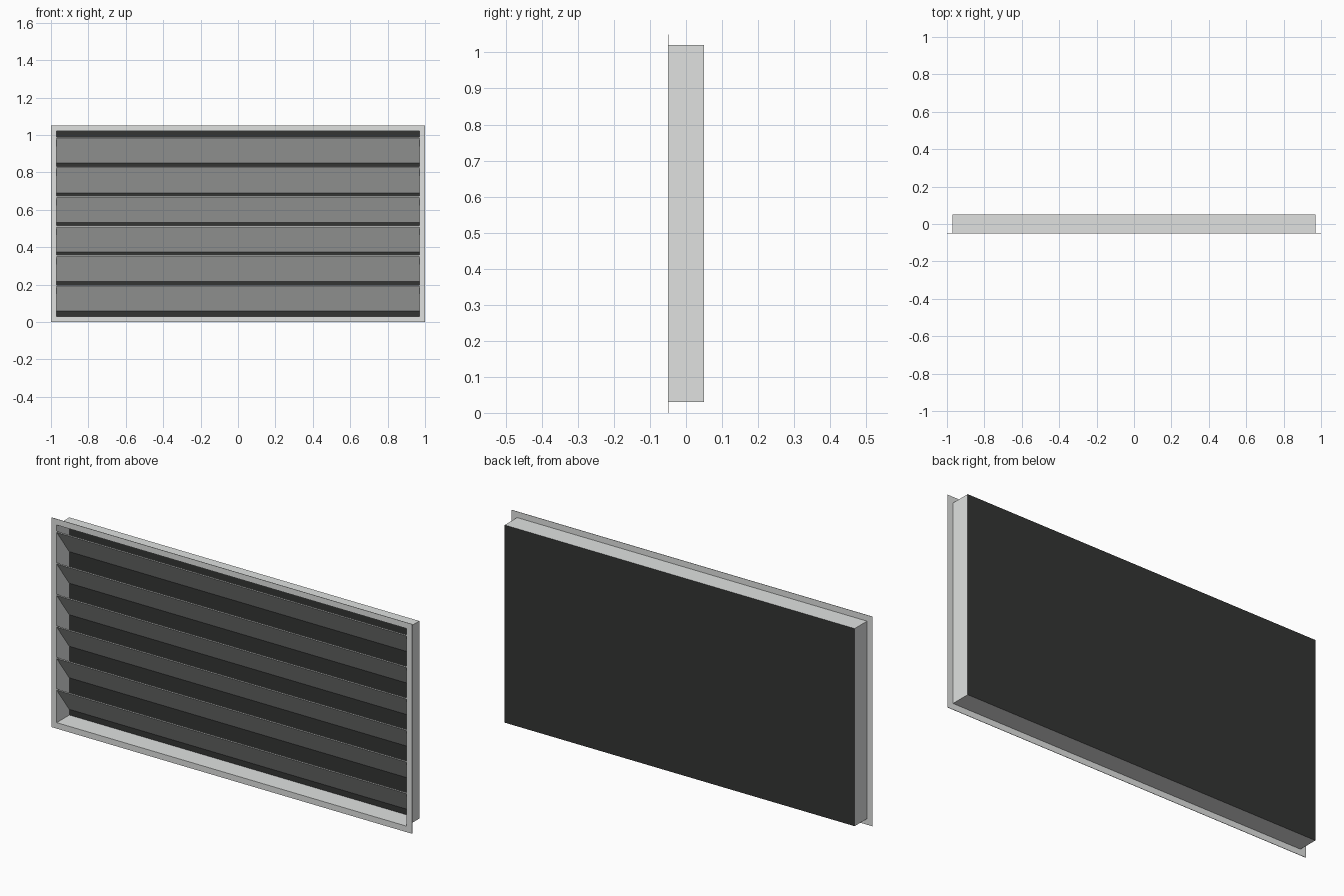
import bpy
import bmesh

cube = bpy.data.objects.get("Cube")
if cube:
    bpy.data.objects.remove(cube)

HEIGHT = 1.05            # overall height
RIM = 0.03               # width of the front flange
FRONT, BACK = -0.05, 0.05
SHEET = 0.002            # thickness of the flange
HALF = 1.0 - RIM         # half width of the duct
SLATS, PITCH, DROP, EDGE = 6, 0.158, 0.134, 0.006
TOP_SLAT = 0.989


def material(name, rgb):
    mat = bpy.data.materials.new(name)
    mat.use_nodes = True
    mat.diffuse_color = (*rgb, 1)
    mat.node_tree.nodes["Principled BSDF"].inputs["Base Color"].default_value = (*rgb, 1)
    return mat


def rectangle(bm, inset, y):
    """Ring of four vertices facing the front."""
    x, low, high = 1 - inset, inset, HEIGHT - inset
    return [bm.verts.new((px, y, pz))
            for px, pz in ((-x, low), (x, low), (x, high), (-x, high))]


def bridge(bm, a, b):
    """Join two rings of equal length with quads."""
    for i in range(len(a)):
        j = (i + 1) % len(a)
        bm.faces.new((a[i], a[j], b[j], b[i]))


def finish(bm, name, mat):
    mesh = bpy.data.meshes.new(name)
    bm.to_mesh(mesh)
    bm.free()
    mesh.materials.append(mat)
    obj = bpy.data.objects.new(name, mesh)
    bpy.context.collection.objects.link(obj)
    return obj


metal = material("light_grey_metal", (0.742, 0.757, 0.746))
dark = material("dark_backing", (0.034, 0.035, 0.034))

# Front flange, a thin flat border around the opening
bm = bmesh.new()
rings = [rectangle(bm, inset, y) for inset, y in
         ((0, FRONT), (RIM, FRONT), (RIM, FRONT + SHEET), (0, FRONT + SHEET))]
for i, ring in enumerate(rings):
    bridge(bm, ring, rings[(i + 1) % len(rings)])
bmesh.ops.recalc_face_normals(bm, faces=bm.faces)
finish(bm, "front_flange", metal)

# Duct walls running back from the flange
bm = bmesh.new()
bridge(bm, rectangle(bm, RIM, BACK), rectangle(bm, RIM, FRONT + SHEET))
bmesh.ops.recalc_face_normals(bm, faces=bm.faces)
finish(bm, "duct_walls", metal)

# Dark panel closing the back
bm = bmesh.new()
bm.faces.new(reversed(rectangle(bm, RIM, BACK)))
finish(bm, "back_panel", dark)

# Sloping slats, high at the front and low at the back
for n in range(SLATS):
    top = TOP_SLAT - n * PITCH
    profile = ((FRONT, top), (FRONT, top - EDGE),
               (BACK - 0.001, top - EDGE - DROP), (BACK - 0.001, top - DROP))
    bm = bmesh.new()
    left, right = ([bm.verts.new((x, y, z)) for y, z in profile]
                   for x in (HALF, -HALF))
    bridge(bm, left, right)
    bmesh.ops.recalc_face_normals(bm, faces=bm.faces)
    finish(bm, f"slat_{n + 1}", metal)
